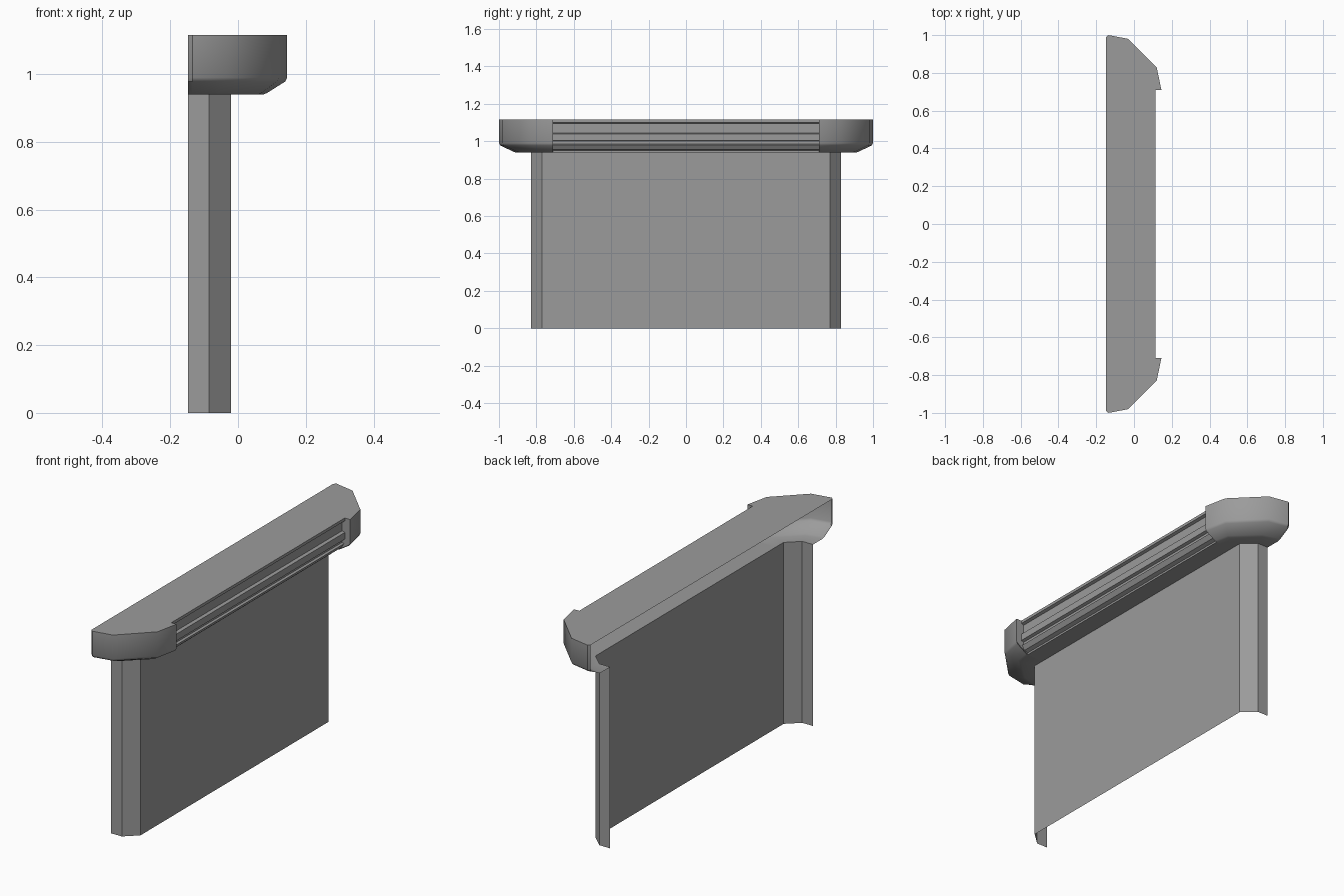
import bpy
import bmesh
from mathutils import Vector

if "Cube" in bpy.data.objects:
    bpy.data.objects.remove(bpy.data.objects["Cube"], do_unlink=True)

TOP, SOFFIT, CAP_Y = 1.115, 0.94, 0.71

grey = bpy.data.materials.new("plain_grey")
grey.use_nodes = True
grey.diffuse_color = (0.33, 0.33, 0.33, 1)
grey.node_tree.nodes["Principled BSDF"].inputs["Base Color"].default_value = grey.diffuse_color


def sheet(name, rows=(), polygons=(), mirror=False, smooth=None):
    """Loft open rows of points into a sheet, plus extra flat polygons."""
    bm = bmesh.new()
    rings = [[bm.verts.new(p) for p in row] for row in rows]
    for a, b in zip(rings, rings[1:]):
        for i in range(len(a) - 1):
            bm.faces.new((a[i], a[i + 1], b[i + 1], b[i]))
    for poly in polygons:
        bm.faces.new([bm.verts.new(p) for p in poly])
    mesh = bpy.data.meshes.new(name)
    bm.to_mesh(mesh)
    bm.free()
    mesh.materials.append(grey)
    obj = bpy.data.objects.new(name, mesh)
    bpy.context.collection.objects.link(obj)
    if smooth:
        bpy.ops.object.select_all(action="DESELECT")
        obj.select_set(True)
        bpy.context.view_layer.objects.active = obj
        bpy.ops.object.shade_smooth_by_angle(angle=smooth)
    if mirror:
        mod = obj.modifiers.new("mirror", "MIRROR")
        mod.use_axis = (False, True, False)
        mod.use_mirror_merge = False
    return obj


def at_height(points, z):
    return [(x, y, z) for x, y in points]


def both_ends(points):
    return points + [(x, -y) for x, y in reversed(points)]


# Plan outlines of the left end, from the open back to the front
rim = [(-0.147, 0.99), (-0.135, 1.0), (-0.03, 0.98), (0.12, 0.83), (0.145, CAP_Y)]
under = [(-0.147, 0.91), (-0.135, 0.91), (-0.06, 0.89), (0.06, 0.78), (0.075, CAP_Y)]
wall = [(-0.147, 0.83), (-0.135, 0.83), (-0.085, 0.83), (-0.02, 0.77), (-0.02, CAP_Y)]


def blend(t):
    return [tuple(Vector(a).lerp(Vector(b), t)) for a, b in zip(rim, under)]


# Flat counter top, recessed along the front between the end caps
top_outline = both_ends(rim + [(0.115, CAP_Y)])
sheet("counter_top", polygons=[at_height(reversed(top_outline), TOP)])

# Hollow end caps with a sloped underside that runs in to the wall
cap_rows = [at_height(rim, TOP), at_height(rim, 0.99), at_height(blend(0.08), 0.978),
            at_height(blend(0.85), 0.944), at_height(under, SOFFIT), at_height(wall, SOFFIT)]
cap_side = [(0.075, SOFFIT), (0.135, 0.947 + 0.031), (0.145, 0.99), (0.145, TOP), (0.075, TOP)]
sheet("end_caps", cap_rows, [[(x, CAP_Y, z) for x, z in cap_side]], mirror=True, smooth=0.6)

# Grooved front trim and soffit
trim = [(0.115, TOP), (0.115, 1.1), (0.1, 1.095), (0.1, 1.045), (0.115, 1.04),
        (0.115, 1.005), (0.1, 1.0), (0.1, 0.985), (0.11, 0.98), (0.095, 0.957),
        (0.075, 0.95), (0.075, SOFFIT), (-0.02, SOFFIT)]
sheet("front_trim", [[(x, y, z) for x, z in trim] for y in (-CAP_Y, CAP_Y)])

# Thin front panel with angled corners and short returns, open at the back
panel = both_ends([wall[0], wall[2], wall[3]])
sheet("counter_panel", [at_height(panel, SOFFIT), at_height(panel, 0)])
